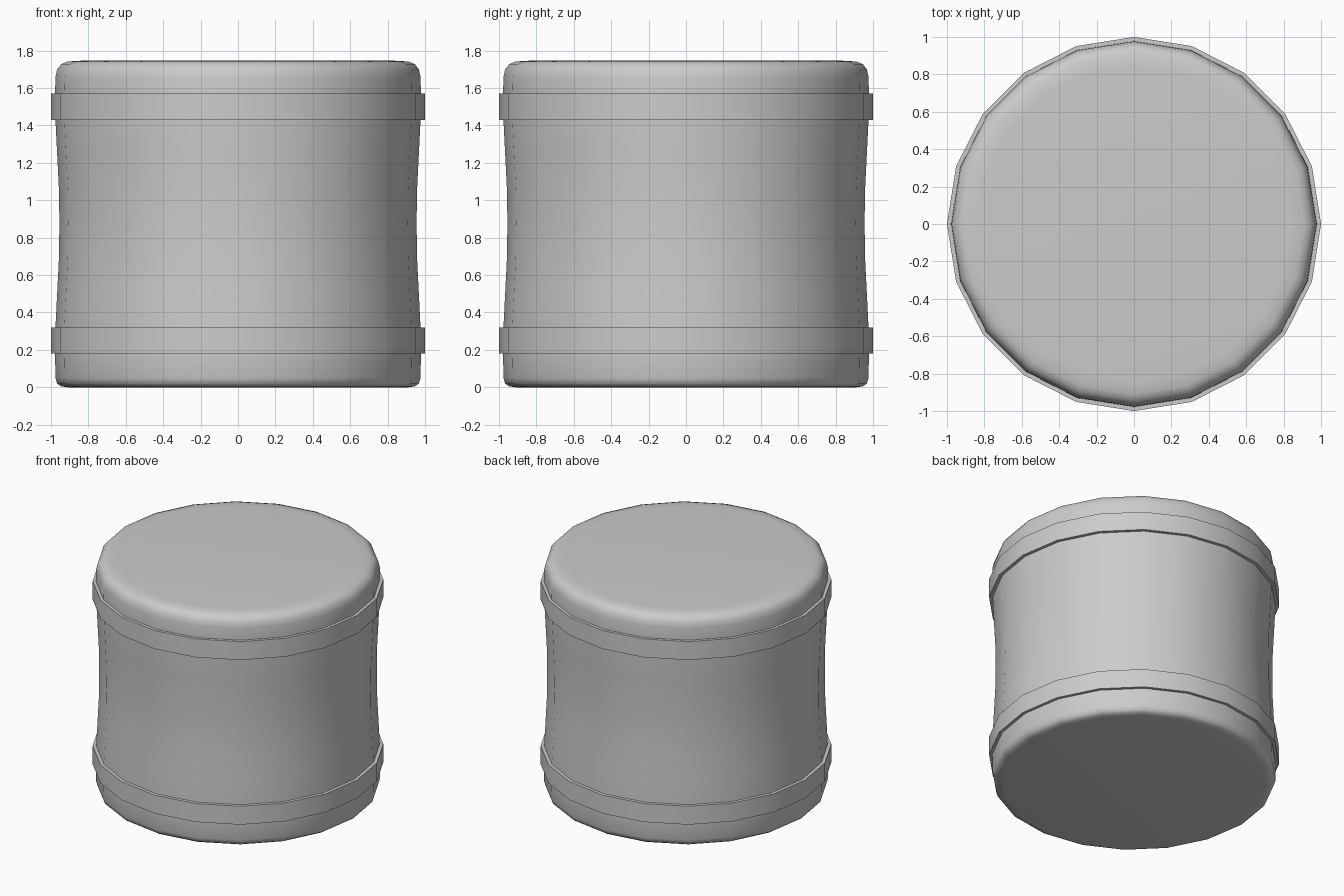
import bpy, bmesh, math

if "Cube" in bpy.data.objects:
    bpy.data.objects.remove(bpy.data.objects["Cube"])

SIDES = 20


def lathe(name, profile, closed=False):
    """Spin (radius, z) points around z; cap the ends unless the profile is a closed loop."""
    bm = bmesh.new()
    rings = []
    for r, z in profile:
        rings.append([bm.verts.new((r * math.cos(2 * math.pi * i / SIDES),
                                    r * math.sin(2 * math.pi * i / SIDES), z))
                      for i in range(SIDES)])
    pairs = list(zip(rings, rings[1:]))
    if closed:
        pairs.append((rings[-1], rings[0]))
    else:
        bm.faces.new(rings[0][::-1])
        bm.faces.new(rings[-1])
    for a, b in pairs:
        for i in range(SIDES):
            j = (i + 1) % SIDES
            bm.faces.new((a[i], a[j], b[j], b[i]))
    bmesh.ops.recalc_face_normals(bm, faces=bm.faces)
    mesh = bpy.data.meshes.new(name)
    bm.to_mesh(mesh)
    bm.free()
    obj = bpy.data.objects.new(name, mesh)
    bpy.context.collection.objects.link(obj)
    bpy.ops.object.select_all(action='DESELECT')
    obj.select_set(True)
    bpy.context.view_layer.objects.active = obj
    bpy.ops.object.shade_smooth_by_angle(angle=math.radians(50))
    return obj


# Drum body: rounded rims and a slightly pinched waist
lathe("drum_body", [
    (0.91, 0.0), (0.945, 0.005), (0.967, 0.02), (0.976, 0.05),
    (0.978, 0.18), (0.976, 0.32), (0.967, 0.50), (0.957, 0.70),
    (0.955, 0.88), (0.957, 1.05), (0.967, 1.25), (0.976, 1.43),
    (0.978, 1.57), (0.976, 1.66), (0.967, 1.70), (0.945, 1.728),
    (0.91, 1.742), (0.84, 1.746)])

# Two raised hoops
for name, z0, z1 in (("lower_hoop", 0.18, 0.32), ("upper_hoop", 1.43, 1.57)):
    lathe(name, [(0.965, z0), (1.0, z0), (1.0, z1), (0.965, z1)], closed=True)
